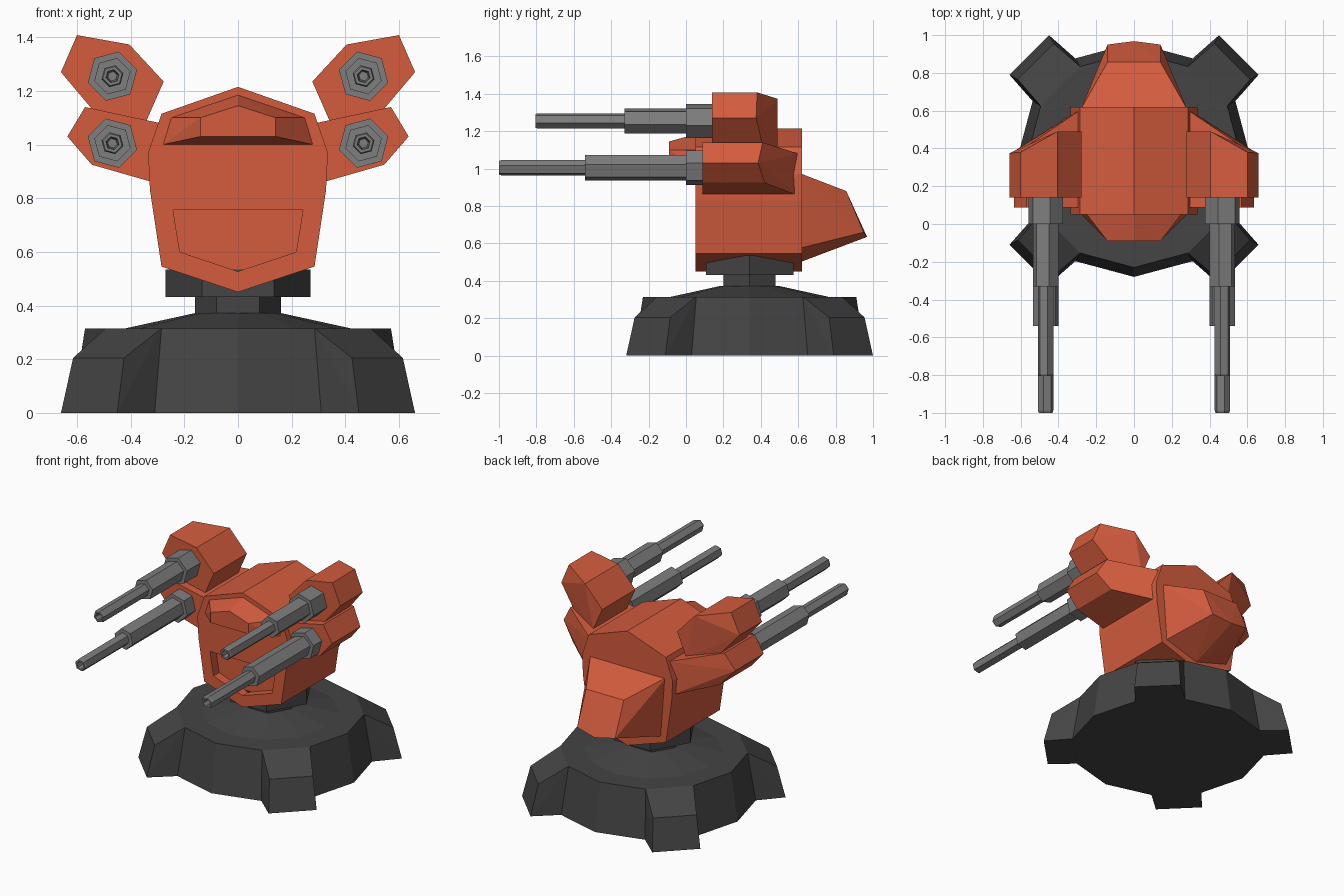
import bpy, bmesh, math
from math import sin, cos, radians

if "Cube" in bpy.data.objects:
    bpy.data.objects.remove(bpy.data.objects["Cube"])


def material(name, rgb):
    m = bpy.data.materials.new(name)
    m.diffuse_color = (*rgb, 1)
    m.use_nodes = True
    m.node_tree.nodes["Principled BSDF"].inputs["Base Color"].default_value = m.diffuse_color
    return m


ORANGE = material("orange_red_armour", (0.66, 0.107, 0.048))
DARK = material("dark_grey_base", (0.058, 0.058, 0.058))
STEEL = material("mid_grey_metal", (0.21, 0.21, 0.21))


def finish(bm, name, mat):
    bmesh.ops.recalc_face_normals(bm, faces=bm.faces)
    me = bpy.data.meshes.new(name)
    bm.to_mesh(me)
    bm.free()
    ob = bpy.data.objects.new(name, me)
    bpy.context.collection.objects.link(ob)
    if mat:
        me.materials.append(mat)
    return ob


def hull(name, points, mat):
    """Convex faceted solid around the given points."""
    bm = bmesh.new()
    for p in points:
        bm.verts.new(p)
    bmesh.ops.convex_hull(bm, input=bm.verts)
    bmesh.ops.dissolve_limit(bm, angle_limit=radians(1), verts=bm.verts, edges=bm.edges)
    return finish(bm, name, mat)


def lathe(name, profile, sides, place, mat, turn=0):
    """Rings of (radius, height) joined and capped; place maps (u, v, h) to xyz."""
    bm = bmesh.new()
    rings = []
    for r, h in profile:
        angs = [turn + 2 * math.pi * i / sides for i in range(sides)]
        rings.append([bm.verts.new(place(r * cos(a), r * sin(a), h)) for a in angs])
    for a, b in zip(rings, rings[1:]):
        for i in range(sides):
            j = (i + 1) % sides
            bm.faces.new((a[i], a[j], b[j], b[i]))
    bm.faces.new(rings[0])
    bm.faces.new(rings[-1])
    return finish(bm, name, mat)


def mirrored(half):
    """Right-half (x, z) outline completed to both sides."""
    return half + [(-x, z) for x, z in half if x > 0]


def at_y(outline, y):
    return [(x, y, z) for x, z in outline]


CY = 0.34  # turning axis of the turret


def upright(u, v, h):
    return (u, CY + v, h)


# Base: twelve-sided pedestal, neck and collar
lathe("base", [(0.62, 0), (0.57, 0.315), (0.42, 0.315), (0.16, 0.372)], 12, upright, DARK)
lathe("neck", [(0.16, 0.36), (0.16, 0.44)], 6, upright, DARK)
lathe("collar", [(0.27, 0.432), (0.27, 0.535)], 6, upright, DARK)

# Four diagonal feet growing from the pedestal facets
for k in range(4):
    a = radians(45 + 90 * k)
    pts = []
    for r, w, z in [(0.785, 0.148, 0), (0.735, 0.134, 0.205),
                    (0.599, 0.16, 0), (0.5506, 0.1475, 0.315)]:
        for s in (-w, w):
            pts.append((r * cos(a) - s * sin(a), CY + r * sin(a) + s * cos(a), z))
    hull(f"foot_{k + 1}", pts, DARK)

# Main turret body
section = mirrored([(0, 1.215), (0.285, 1.115), (0.335, 0.97),
                    (0.328, 0.83), (0.285, 0.545), (0, 0.45)])
body = hull("turret_body", at_y(section, 0.05) + at_y(section, 0.62), ORANGE)

# Recessed panel low on the front
panel = mirrored([(0.242, 0.757), (0.217, 0.6), (0, 0.527)])
cutter = hull("panel_cutter", at_y(panel, -0.05) + at_y(panel, 0.11), ORANGE)
cutter.hide_render = True
cutter.hide_viewport = True
cut = body.modifiers.new("panel_recess", "BOOLEAN")
cut.operation = "DIFFERENCE"
cut.solver = "EXACT"
cut.object = cutter

# Visor on the front, tapering forward
hull("visor",
     at_y(mirrored([(0.28, 1.0), (0.25, 1.1), (0, 1.185)]), 0.052)
     + at_y(mirrored([(0.14, 1.03), (0.14, 1.1), (0, 1.145)]), -0.09), ORANGE)

# Rear housing, tapering backward
hull("rear_housing",
     at_y(mirrored([(0.28, 0.975), (0.25, 0.575), (0, 0.5)]), 0.61)
     + at_y(mirrored([(0.14, 0.88)]), 0.857)
     + at_y(mirrored([(0.14, 0.66)]), 0.95) + [(0, 0.968, 0.635)], ORANGE)

# Gun arms and pods: (x, z, rear y), rear face slanting inward
ARM = [(0.57, 1.14, 0.41), (0.636, 1.03, 0.385), (0.545, 0.925, 0.42),
       (0.30, 0.855, 0.6), (0.29, 1.08, 0.6)]
POD = [(0.60, 1.408, 0.38), (0.405, 1.373, 0.49), (0.277, 1.235, 0.49),
       (0.345, 1.08, 0.49), (0.50, 1.08, 0.42), (0.66, 1.27, 0.375)]


def barrel(name, x, z, root, mid, tip, turn):
    """Stepped hexagonal barrel with a bored muzzle."""
    prof = [(0.095, root + 0.02), (0.095, 0), (0.07, 0), (0.07, mid), (0.042, mid),
            (0.042, tip + 0.012), (0.037, tip), (0.025, tip), (0.018, tip + 0.08)]
    lathe(name, prof, 6, lambda u, v, h: (x + u, h, z + v), STEEL, turn)


for side, s in (("right", 1), ("left", -1)):
    for part, shape, front in (("lower_gun_arm", ARM, 0.087), ("upper_gun_pod", POD, 0.14)):
        hull(f"{part}_{side}", [(s * x, front, z) for x, z, _ in shape]
             + [(s * x, y, z) for x, z, y in shape], ORANGE)
    barrel(f"upper_barrel_{side}", s * 0.468, 1.255, 0.14, -0.33, -0.805, -s * radians(15))
    barrel(f"lower_barrel_{side}", s * 0.468, 1.005, 0.087, -0.54, -1.0, s * radians(15))
